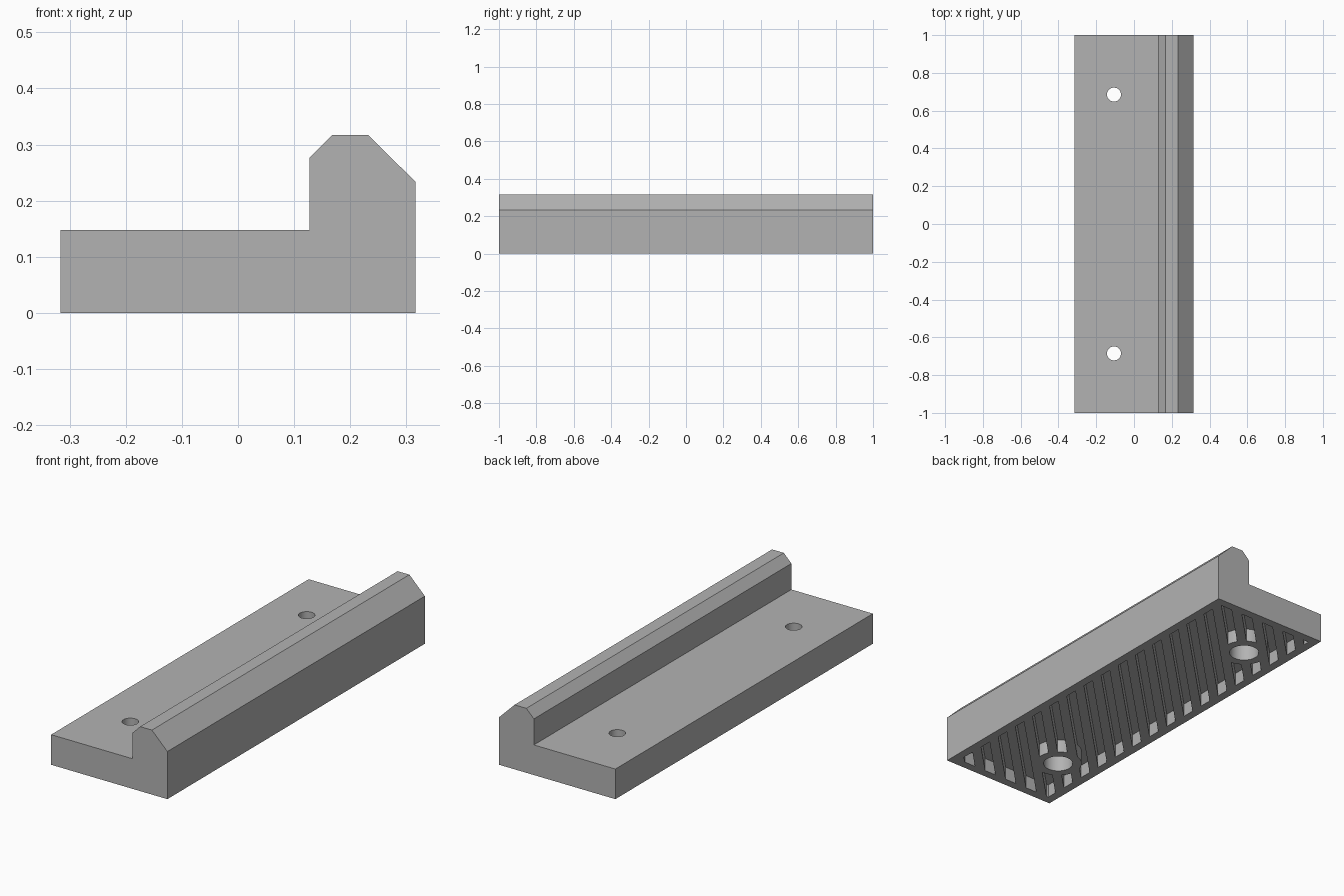
import bpy
import bmesh
from mathutils import Vector

cube = bpy.data.objects.get("Cube")
if cube:
    bpy.data.objects.remove(cube, do_unlink=True)

HALF_W, HALF_L = 0.316, 1.0
WALL = 0.042                      # rim left around the underside slots
SLOT_PITCH, SLOT_WIDTH, SLOT_DEPTH = 0.1263, 0.063, 0.066
SLOT_PHASE = 0.032
HOLES = [(-0.106, -0.685), (-0.106, 0.685)]

grey = bpy.data.materials.new("plain_grey")
grey.use_nodes = True
colour = (0.45, 0.45, 0.45, 1)
grey.diffuse_color = colour
grey.node_tree.nodes["Principled BSDF"].inputs["Base Color"].default_value = colour


def make_object(name, bm):
    bmesh.ops.recalc_face_normals(bm, faces=bm.faces)
    mesh = bpy.data.meshes.new(name)
    bm.to_mesh(mesh)
    bm.free()
    mesh.materials.append(grey)
    obj = bpy.data.objects.new(name, mesh)
    bpy.context.collection.objects.link(obj)
    return obj


def extrude(bm, faces, offset):
    made = bmesh.ops.extrude_face_region(bm, geom=faces)["geom"]
    verts = [g for g in made if isinstance(g, bmesh.types.BMVert)]
    bmesh.ops.translate(bm, verts=verts, vec=offset)


def cylinders(name, radius, z0, z1):
    bm = bmesh.new()
    for x, y in HOLES:
        ring = bmesh.ops.create_circle(bm, cap_ends=True, segments=48, radius=radius)["verts"]
        bmesh.ops.translate(bm, verts=ring, vec=(x, y, z0))
    extrude(bm, bm.faces[:], (0, 0, z1 - z0))
    return make_object(name, bm)


def cut(target, cutter):
    cutter.hide_render = True
    mod = target.modifiers.new("cut", "BOOLEAN")
    mod.operation, mod.solver, mod.object = "DIFFERENCE", "EXACT", cutter
    bpy.context.view_layer.objects.active = target
    bpy.ops.object.modifier_apply(modifier=mod.name)
    bpy.data.objects.remove(cutter, do_unlink=True)


# Rail body: flat base with a chamfered lip along one side
profile = [(-HALF_W, 0), (HALF_W, 0), (HALF_W, 0.234), (0.232, 0.317),
           (0.168, 0.317), (0.127, 0.276), (0.127, 0.148), (-HALF_W, 0.148)]
bm = bmesh.new()
section = bm.faces.new([bm.verts.new((x, -HALF_L, z)) for x, z in profile])
extrude(bm, [section], (0, 2 * HALF_L, 0))
rail = make_object("clamp_rail", bm)

# Diagonal slots: slice a rectangle at 45 degrees and keep every other strip
bm = bmesh.new()
a, b = HALF_W - WALL, HALF_L - WALL
bm.faces.new([bm.verts.new((x, y, -0.02)) for x, y in ((-a, -b), (a, -b), (a, b), (-a, b))])
centres = [SLOT_PHASE + SLOT_PITCH * k for k in range(-10, 11)]
for c in centres:
    for side in (-0.5, 0.5):
        bmesh.ops.bisect_plane(bm, geom=bm.verts[:] + bm.edges[:] + bm.faces[:],
                               plane_co=(c + side * SLOT_WIDTH, 0, 0), plane_no=(1, -1, 0))


def is_rib(face):
    p = face.calc_center_median()
    return min(abs(p.x - p.y - c) for c in centres) > SLOT_WIDTH / 2


bmesh.ops.delete(bm, geom=[f for f in bm.faces if is_rib(f)], context="FACES")
extrude(bm, bm.faces[:], Vector((0, 0, SLOT_DEPTH + 0.02)))
slots = make_object("slot_cutter", bm)

# Solid bosses stay around the screw holes
cut(slots, cylinders("boss_keeper", 0.111, -0.1, 0.2))
cut(rail, slots)

# Screw holes with counterbores from below
cut(rail, cylinders("screw_hole_cutter", 0.037, -0.1, 0.3))
cut(rail, cylinders("counterbore_cutter", 0.069, -0.1, 0.106))

rail.select_set(True)
bpy.context.view_layer.objects.active = rail
bpy.ops.object.shade_smooth_by_angle(angle=0.5)
